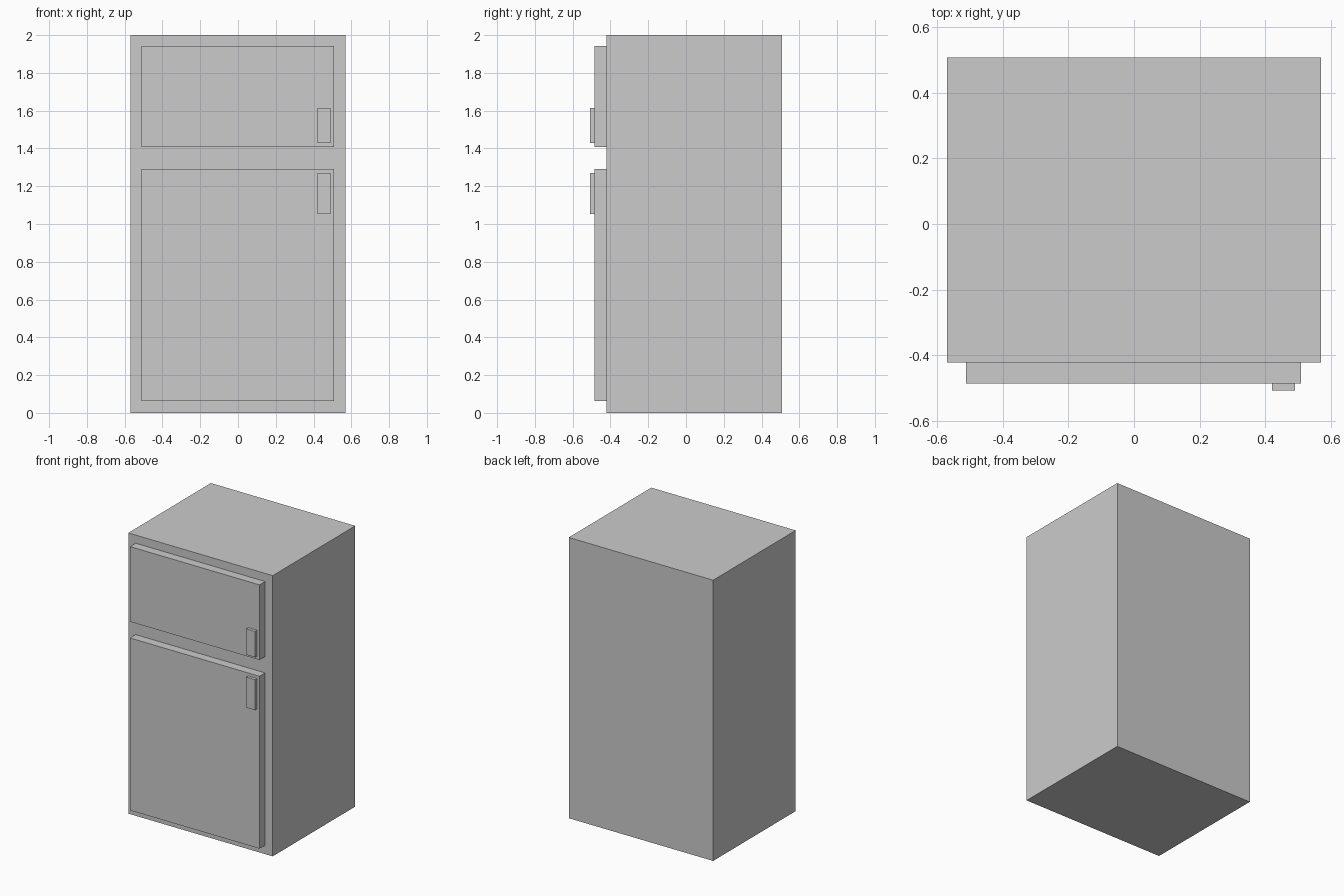
import bpy

if "Cube" in bpy.data.objects:
    bpy.data.objects.remove(bpy.data.objects["Cube"])


def box(name, x, y, z):
    """Box spanning the (min, max) range on each axis."""
    bpy.ops.mesh.primitive_cube_add(size=1, location=[sum(r) / 2 for r in (x, y, z)])
    obj = bpy.context.object
    obj.name = name
    obj.scale = [r[1] - r[0] for r in (x, y, z)]
    bpy.ops.object.transform_apply(location=False, rotation=False, scale=True)
    return obj


BODY_FRONT, DOOR_FRONT, HANDLE_FRONT = -0.422, -0.485, -0.507

# Cabinet
box("cabinet", (-0.569, 0.569), (BODY_FRONT, 0.507), (0, 2))

# Doors, each with a flat handle near its right edge
for name, door_z, handle_z in (
    ("freezer", (1.407, 1.942), (1.429, 1.614)),
    ("fridge", (0.063, 1.291), (1.053, 1.27)),
):
    box(name + "_door", (-0.512, 0.509), (DOOR_FRONT, BODY_FRONT), door_z)
    box(name + "_handle", (0.42, 0.49), (HANDLE_FRONT, DOOR_FRONT), handle_z)
